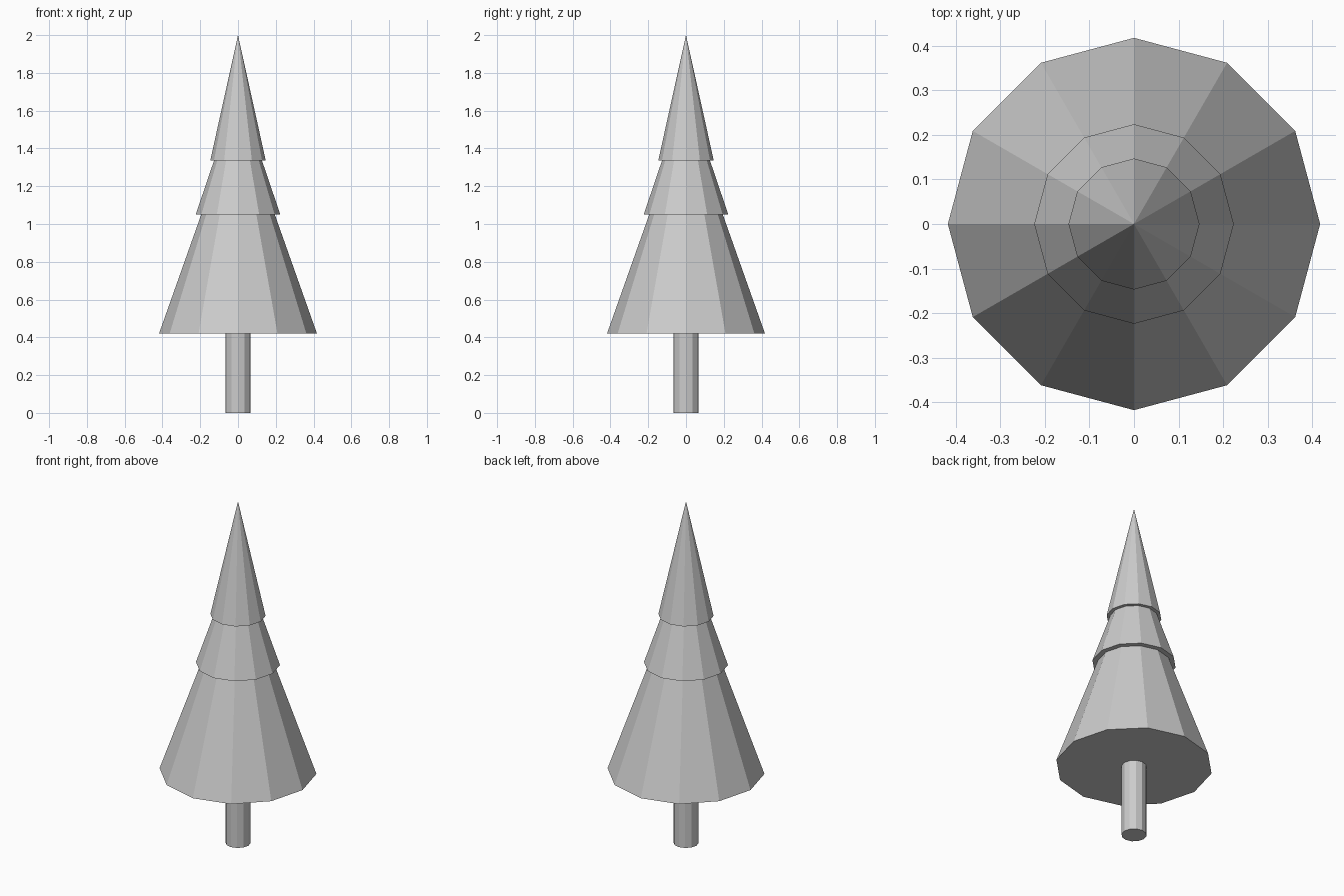
import bpy

if "Cube" in bpy.data.objects:
    bpy.data.objects.remove(bpy.data.objects["Cube"])

SIDES = 12


def cone(name, r_bottom, r_top, z_bottom, z_top):
    """Flat-faced closed cone or cylinder standing on z_bottom."""
    bpy.ops.mesh.primitive_cone_add(
        vertices=SIDES, radius1=r_bottom, radius2=r_top,
        depth=z_top - z_bottom, location=(0, 0, (z_bottom + z_top) / 2))
    bpy.context.object.name = name


# Trunk
cone("trunk", 0.067, 0.067, 0.0, 0.42)

# Foliage tiers, each tucked under the one above
cone("lower_foliage", 0.418, 0.0, 0.42, 1.60)
cone("middle_foliage", 0.224, 0.0, 1.05, 1.71)
cone("top_foliage", 0.147, 0.0, 1.335, 2.0)
